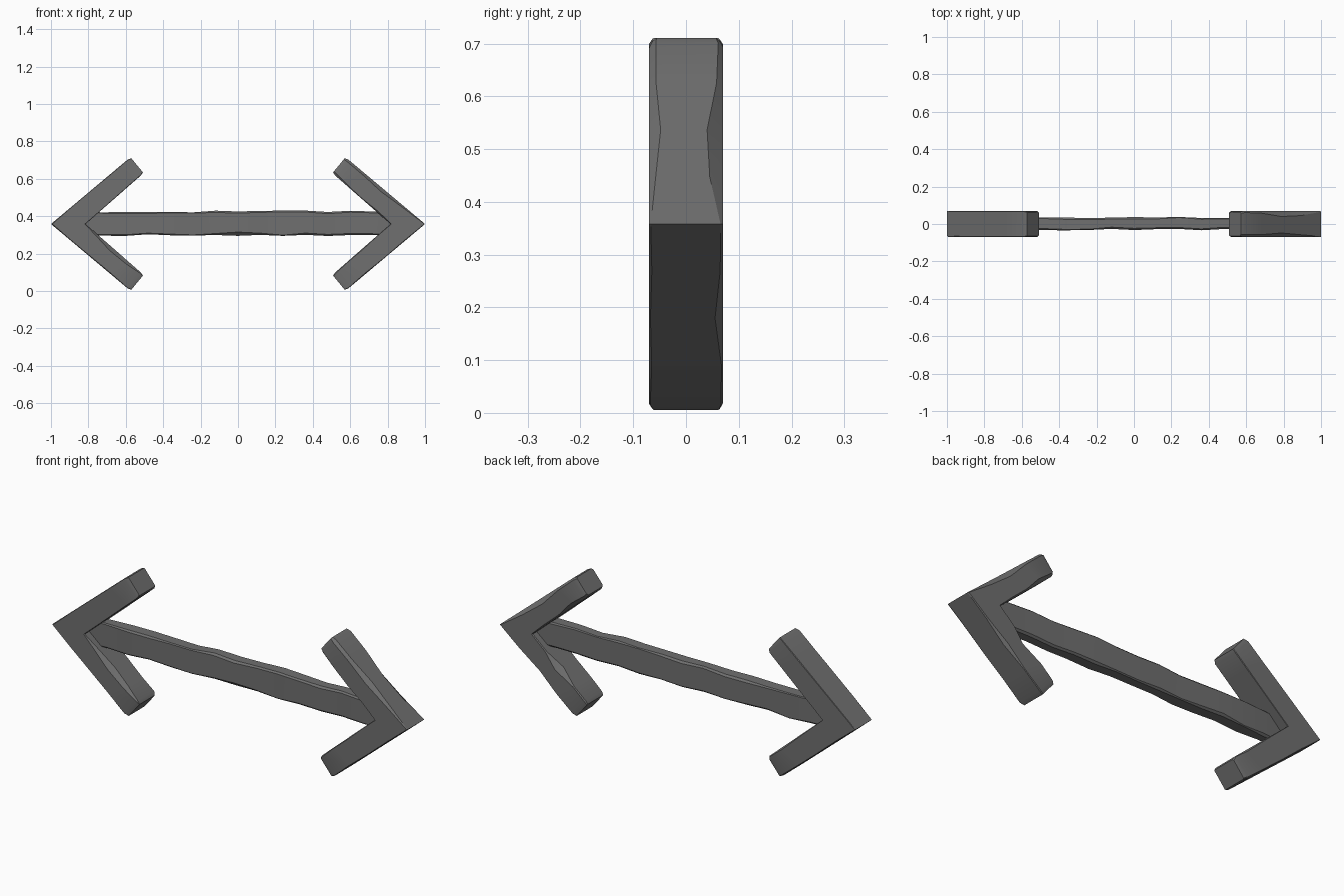
import bpy, bmesh, random
from math import radians
from mathutils import Vector

random.seed(4)
if "Cube" in bpy.data.objects:
    bpy.data.objects.remove(bpy.data.objects["Cube"])

GREY = (0.16, 0.16, 0.16, 1)
stone = bpy.data.materials.new("dark grey")
stone.use_nodes = True
stone.diffuse_color = GREY
bsdf = stone.node_tree.nodes["Principled BSDF"]
bsdf.inputs["Base Color"].default_value = GREY
bsdf.inputs["Roughness"].default_value = 0.8


def section(outer, inner, front, back, cuts):
    """Chamfered rectangle; cuts: front-outer, back-outer, back-inner, front-inner."""
    o, i = Vector((outer[0], 0, outer[1])), Vector((inner[0], 0, inner[1]))
    w = (o - i).normalized()
    y = Vector((0, 1, 0))
    f, b = y * front, y * back
    a, c, d, e = cuts
    return [o + f - w * a, o + f + y * a, o + b - y * c, o + b - w * c,
            i + b + w * d, i + b - y * d, i + f + y * e, i + f + w * e]


def loft(name, sections):
    """Skin a row of eight-point sections into a closed solid."""
    bm = bmesh.new()
    rings = [[bm.verts.new(p) for p in s] for s in sections]
    for r, s in zip(rings, rings[1:]):
        for k in range(8):
            n = (k + 1) % 8
            bm.faces.new((r[k], r[n], s[n], s[k]))
    bm.faces.new(rings[0])
    bm.faces.new(rings[-1])
    bmesh.ops.recalc_face_normals(bm, faces=bm.faces)
    mesh = bpy.data.meshes.new(name)
    bm.to_mesh(mesh)
    bm.free()
    mesh.materials.append(stone)
    ob = bpy.data.objects.new(name, mesh)
    bpy.context.collection.objects.link(ob)
    bpy.ops.object.select_all(action="DESELECT")
    ob.select_set(True)
    bpy.context.view_layer.objects.active = ob
    bpy.ops.object.shade_smooth_by_angle(angle=radians(25))


def chevron(name, side, wear_lower, wear_upper, dents):
    """V-shaped head; wear is the largest random edge chip on each arm."""
    sections = []
    for s in (-1, -0.96, -0.75, -0.5, -0.25, 0, 0.25, 0.5, 0.75, 0.96, 1):
        t = abs(s)
        sign = 1 if s > 0 else -1
        outer = Vector((1 - 0.425 * t, 0.358 + sign * 0.357 * t))
        inner = Vector((0.815 - 0.31 * t, 0.358 + sign * 0.272 * t))
        wear = wear_upper if s > 0 else wear_lower
        cuts = [random.uniform(0.002, wear) for _ in range(4)]
        for (station, corner), size in dents.items():
            if station == s:
                cuts[corner] = size
        trim = 0.006 if t == 1 else 0
        axis = (outer - inner) * trim / (outer - inner).length
        outer, inner = outer - axis, inner + axis
        outer.x *= side
        inner.x *= side
        sections.append(section(outer, inner, -0.07 + trim, 0.07 - trim, cuts))
    loft(name, sections)


# Two arrow heads with chipped edges
chevron("left_arrow_head", 1, 0.006, 0.014,
        {(0.25, 1): 0.025, (0.5, 1): 0.03, (0.75, 1): 0.012, (0.5, 0): 0.022,
         (-0.5, 2): 0.03, (-0.5, 1): 0.015, (0.75, 2): 0.02})
chevron("right_arrow_head", -1, 0.008, 0.003,
        {(-0.5, 3): 0.025, (-0.75, 3): 0.018, (-0.25, 3): 0.015})

# Slightly wavy shaft, thinner than the heads, worn at the middle of the front
shaft = []
for n in range(-7, 8):
    x = n * 0.12
    top = 0.424 + random.uniform(-0.004, 0.006)
    low = 0.298 + random.uniform(-0.004, 0.005)
    front = -0.03 + random.uniform(-0.004, 0.004)
    back = 0.035 + random.uniform(-0.004, 0.003)
    if n < -5:
        back -= 0.008 * (-5 - n)
    cuts = [random.uniform(0.003, 0.01) for _ in range(4)]
    if n == 0:
        cuts[3] = 0.02
    shaft.append(section((x, top), (x, low), front, back, cuts))
loft("shaft", shaft)
